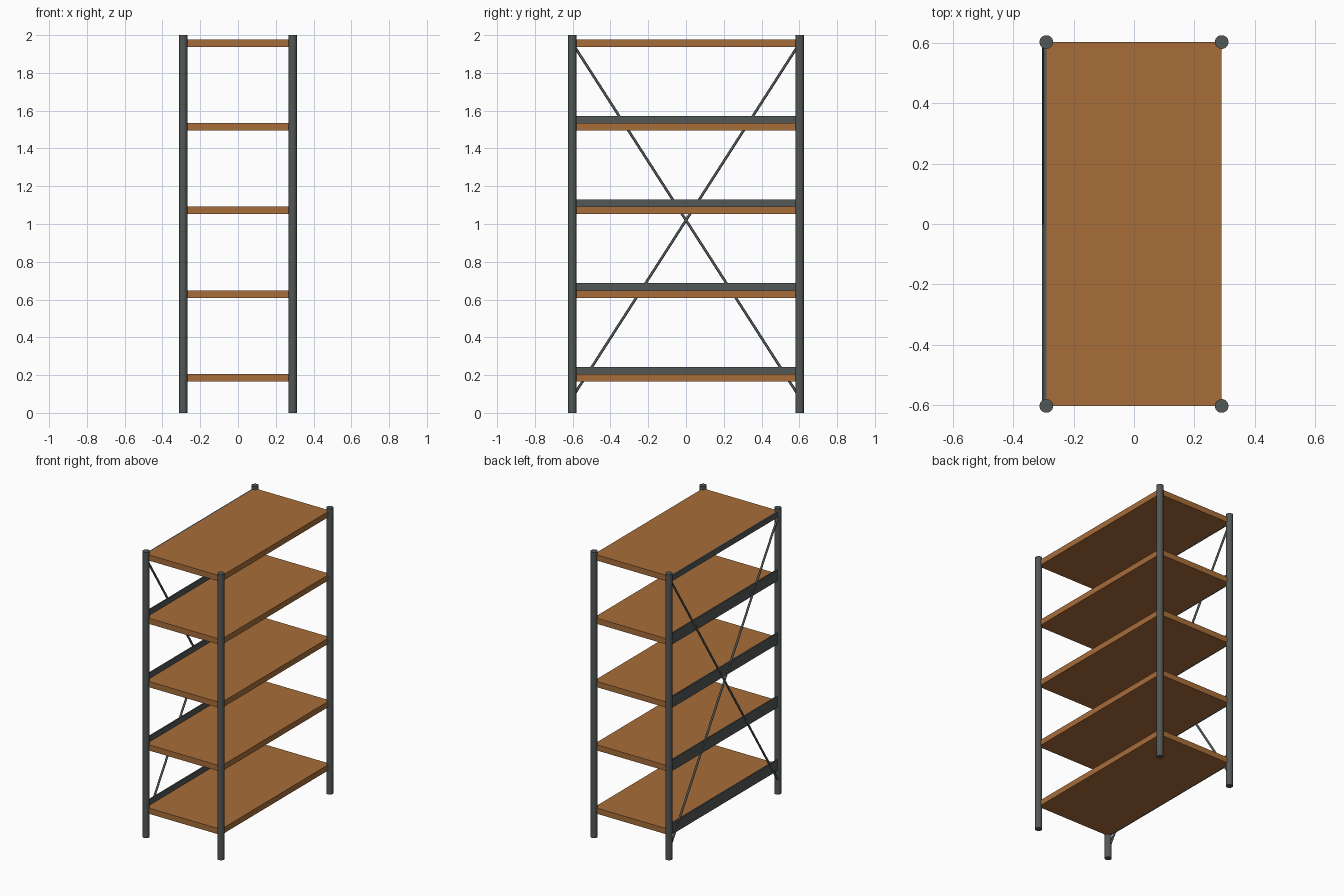
import bpy, math
from mathutils import Vector

if "Cube" in bpy.data.objects:
    bpy.data.objects.remove(bpy.data.objects["Cube"])


def material(name, rgb):
    m = bpy.data.materials.new(name)
    m.diffuse_color = (*rgb, 1)
    m.use_nodes = True
    m.node_tree.nodes["Principled BSDF"].inputs["Base Color"].default_value = m.diffuse_color
    return m


WOOD = material("brown wood", (0.39, 0.155, 0.042))
METAL = material("dark grey metal", (0.085, 0.097, 0.092))


def box(name, lo, hi, mat):
    lo, hi = Vector(lo), Vector(hi)
    bpy.ops.mesh.primitive_cube_add(size=1, location=(lo + hi) / 2)
    ob = bpy.context.object
    ob.name = name
    ob.scale = hi - lo
    bpy.ops.object.transform_apply(location=False, rotation=False, scale=True)
    ob.data.materials.append(mat)


def rod(name, a, b, radius, sides, mat):
    a, b = Vector(a), Vector(b)
    d = b - a
    bpy.ops.mesh.primitive_cylinder_add(vertices=sides, radius=radius,
                                        depth=d.length, location=(a + b) / 2)
    ob = bpy.context.object
    ob.name = name
    ob.rotation_euler = d.to_track_quat('Z', 'Y').to_euler()
    ob.data.materials.append(mat)
    bpy.ops.object.shade_smooth_by_angle(angle=math.radians(35))


PX, PY = 0.29, 0.602

# Four round corner posts
for xs, side in ((-1, "left"), (1, "right")):
    for ys, end in ((-1, "front"), (1, "back")):
        rod(f"{end}_{side}_post", (xs * PX, ys * PY, 0), (xs * PX, ys * PY, 2),
            0.0225, 32, METAL)

# Five shelves, each with a metal lip along the left side
for i in range(5):
    z = 0.186 + i * 0.443
    box(f"shelf_{i + 1}", (-PX, -PY, z - 0.02), (PX, PY, z + 0.02), WOOD)
    top = z + (0.02 if i == 4 else 0.058)
    box(f"shelf_lip_{i + 1}", (-0.3, -PY, z - 0.02), (-PX, PY, top), METAL)

# Crossed braces on the left side
for s, name in ((-1, "brace_falling"), (1, "brace_rising")):
    rod(name, (-0.298, -s * 0.6, 0.085), (-0.298, s * 0.6, 1.955), 0.007, 12, METAL)
